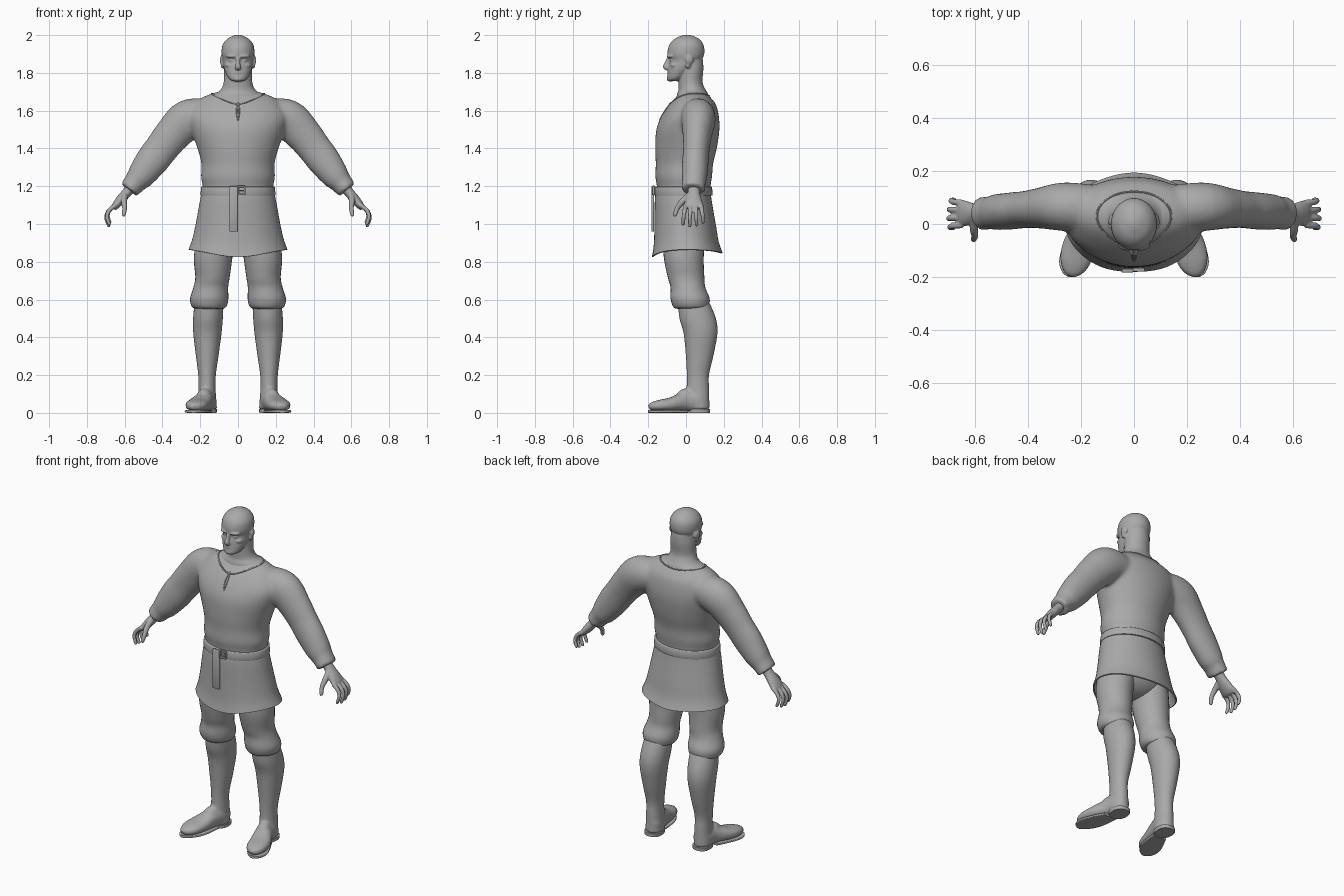
import bpy, bmesh, math
from mathutils import Vector, Matrix

cube = bpy.data.objects.get("Cube")
if cube:
    bpy.data.objects.remove(cube, do_unlink=True)

grey = bpy.data.materials.new("plain grey")
grey.use_nodes = True
grey.diffuse_color = (0.4, 0.4, 0.4, 1)
grey.node_tree.nodes["Principled BSDF"].inputs["Base Color"].default_value = (0.4, 0.4, 0.4, 1)
X, Y, Z = Vector((1, 0, 0)), Vector((0, 1, 0)), Vector((0, 0, 1))


def spline(rows, steps=5):
    """Catmull-Rom resampling of rows of numbers."""
    out = []
    for i in range(len(rows) - 1):
        p = [rows[max(i - 1, 0)], rows[i], rows[i + 1], rows[min(i + 2, len(rows) - 1)]]
        for s in range(steps):
            t = s / steps
            out.append([0.5 * (2 * b + (c - a) * t + (2 * a - 5 * b + 4 * c - d) * t * t
                               + (3 * b - a - 3 * c + d) * t ** 3) for a, b, c, d in zip(*p)])
    return out + [list(rows[-1])]


def loft(bm, rows, ref=Y, axis=None, side=1, n=32, power=1.0, caps=True, steps=5):
    """Skin rows (x, y, z, across, along_ref); a fixed axis keeps the rings parallel."""
    rows = spline(rows, steps)
    rings = []
    for i, (x, y, z, a, b) in enumerate(rows):
        t = axis or (Vector(rows[min(i + 1, len(rows) - 1)][:3]) - Vector(rows[max(i - 1, 0)][:3])).normalized()
        v = (ref - t * ref.dot(t)).normalized()
        u = v.cross(t)
        ring = []
        for k in range(n):
            c, s = math.cos(math.tau * k / n), math.sin(math.tau * k / n)
            c, s = math.copysign(abs(c) ** power, c), math.copysign(abs(s) ** power, s)
            p = Vector((x, y, z)) + u * a * c + v * b * s
            ring.append(bm.verts.new((p.x * side, p.y, p.z)))
        rings.append(ring)
    for r, q in zip(rings, rings[1:]):
        for k in range(n):
            bm.faces.new((r[k], r[(k + 1) % n], q[(k + 1) % n], q[k]))
    if caps:
        bm.faces.new(rings[0])
        bm.faces.new(rings[-1])


def upright(bm, rows, **kw):
    """Loft of level rings given as (z, x, y, rx, ry)."""
    loft(bm, [(x, y, z, rx, ry) for z, x, y, rx, ry in rows], axis=Z, **kw)


def ball(bm, centre, radii, turn=0):
    m = Matrix.Translation(centre) @ Matrix.Rotation(turn, 4, 'Z') @ Matrix.Diagonal((*radii, 1))
    bmesh.ops.create_uvsphere(bm, u_segments=24, v_segments=16, radius=1, matrix=m)


def box(bm, centre, size):
    bmesh.ops.create_cube(bm, size=1, matrix=Matrix.Translation(centre) @ Matrix.Diagonal((*size, 1)))


def finish(name, bm, voxel=0, smooth=0, bevel=0, shell=0):
    """Make the object, fuse and soften its pieces, then shade it."""
    bmesh.ops.recalc_face_normals(bm, faces=bm.faces)
    me = bpy.data.meshes.new(name)
    bm.to_mesh(me)
    bm.free()
    ob = bpy.data.objects.new(name, me)
    bpy.context.collection.objects.link(ob)
    if voxel:
        mod = ob.modifiers.new("fuse", 'REMESH')
        mod.mode, mod.voxel_size = 'VOXEL', voxel
        mod = ob.modifiers.new("soften", 'SMOOTH')
        mod.factor, mod.iterations = 0.5, smooth
    if shell:
        mod = ob.modifiers.new("cloth", 'SOLIDIFY')
        mod.thickness, mod.offset = shell, -1
    if bevel:
        mod = ob.modifiers.new("round", 'BEVEL')
        mod.width, mod.segments = bevel, 2
    baked = bpy.data.meshes.new_from_object(ob.evaluated_get(bpy.context.evaluated_depsgraph_get()))
    ob.modifiers.clear()
    ob.data = baked
    baked.materials.clear()
    baked.materials.append(grey)
    bpy.ops.object.select_all(action='DESELECT')
    ob.select_set(True)
    bpy.context.view_layer.objects.active = ob
    bpy.ops.object.shade_smooth_by_angle(angle=math.radians(45))
    return ob


# Tunic: chest fused with both sleeves
bm = bmesh.new()
upright(bm, [(1.14, 0, -.012, .185, .14), (1.2, 0, -.012, .187, .142), (1.25, 0, -.012, .196, .15),
             (1.32, 0, -.008, .194, .152), (1.4, 0, 0, .215, .163), (1.5, 0, .01, .25, .167),
             (1.57, 0, .022, .265, .152), (1.63, 0, .035, .235, .125), (1.67, 0, .038, .19, .092),
             (1.7, 0, .04, .11, .065)], n=48)
for s in (1, -1):
    loft(bm, [(.14, .055, 1.575, .085, .09), (.26, .065, 1.555, .106, .092), (.345, .06, 1.475, .097, .078),
              (.405, .055, 1.4, .09, .07), (.455, .05, 1.335, .088, .07), (.515, .045, 1.255, .074, .068),
              (.545, .042, 1.22, .06, .062), (.577, .038, 1.18, .055, .064)], side=s)
tunic = finish("tunic", bm, voxel=.01, smooth=9)


def on_tunic(point, direction):
    hit, loc, nor, _ = tunic.ray_cast(Vector(point), Vector(direction))
    return loc if hit else Vector(point)


# Neckline rim and laced slit, laid on the cloth
bm = bmesh.new()
rim = []
for k in range(49):
    a = math.tau * k / 48
    y = .03 + (.092 if math.sin(a) > 0 else .115) * math.sin(a)
    p = on_tunic((.14 * math.cos(a) * (1 if math.sin(a) > 0 else 1 - .25 * math.sin(a) ** 2), y, 1.9), -Z)
    rim.append((*p, .004, .004))
loft(bm, rim, ref=Z, n=8, steps=1)
finish("neckline", bm)
bm = bmesh.new()
for s in (1, -1):
    edge = []
    for k in range(9):
        p = on_tunic((s * .007 * math.sin(math.pi * k / 8), -1, 1.645 - .012 * k), Y)
        edge.append((*p, .0035, .0035))
    loft(bm, edge, ref=X, n=8, steps=1)
finish("collar_slit", bm)

# Skirt: flared cloth with a hem dipping at front and back
bm = bmesh.new()
upright(bm, [(1.19, 0, -.013, .186, .143), (1.13, 0, -.015, .2, .15), (1.0, 0, -.005, .224, .163),
             (.92, 0, .0, .242, .172), (.865, 0, .005, .262, .187)], n=64, caps=False)
for v in bm.verts:
    w = max(0, (1.13 - v.co.z) / .27)
    a = math.atan2(v.co.y, v.co.x)
    v.co.z -= w * math.sin(a) ** 2 * (.04 if v.co.y < 0 else .018)
    v.co.xy *= 1 + .01 * w * math.sin(5 * a)
finish("tunic_skirt", bm, shell=.008)

# Belt with hanging strap and buckle
bm = bmesh.new()
upright(bm, [(1.15, 0, -.013, .199, .154), (1.198, 0, -.013, .195, .151)], n=64, steps=1)
finish("belt", bm, bevel=.004)
bm = bmesh.new()
box(bm, (-.024, -.176, 1.08), (.044, .014, .24))
finish("belt_strap", bm, bevel=.004)
bm = bmesh.new()
for s in (1, -1):
    box(bm, (.018, -.172, 1.178 + s * .02), (.044, .014, .009))
    box(bm, (.018 + s * .018, -.172, 1.178), (.009, .014, .046))
box(bm, (.018, -.174, 1.178), (.04, .01, .006))
finish("belt_buckle", bm, bevel=.002)

# Head and neck
bm = bmesh.new()
upright(bm, [(1.64, 0, .035, .14, .09), (1.685, 0, .035, .125, .083), (1.71, 0, .032, .092, .072),
             (1.75, 0, .024, .076, .064), (1.82, 0, .026, .074, .066), (1.87, 0, .02, .07, .07)])
upright(bm, [(1.756, 0, -.07, .026, .026), (1.77, 0, -.055, .05, .045), (1.81, 0, -.032, .07, .064),
             (1.84, 0, -.015, .077, .078), (1.868, 0, -.003, .081, .085), (1.9, 0, -.001, .087, .098),
             (1.945, 0, .002, .083, .092), (1.978, 0, .004, .06, .068), (1.996, 0, .005, .028, .032),
             (2.002, 0, .005, .006, .008)])
loft(bm, [(0, -.09, 1.885, .008, .011), (0, -.1, 1.855, .012, .01), (0, -.108, 1.832, .014, .016),
          (0, -.096, 1.822, .01, .014)], ref=X)
ball(bm, (0, -.082, 1.768), (.026, .021, .014))
ball(bm, (0, -.089, 1.803), (.024, .012, .006))
ball(bm, (0, -.086, 1.791), (.021, .013, .006))
for s in (1, -1):
    ball(bm, (s * .034, -.083, 1.888), (.03, .017, .009), -s * -.35)
    ball(bm, (s * .034, -.072, 1.866), (.014, .014, .009))
    ball(bm, (s * .043, -.056, 1.84), (.026, .026, .014))
    ball(bm, (s * .086, .018, 1.868), (.009, .024, .024), s * .3)
    ball(bm, (s * .082, .01, 1.843), (.009, .014, .02), s * .3)
finish("head", bm, voxel=.005, smooth=3)

# Hips under the skirt
bm = bmesh.new()
ball(bm, (0, -.005, .97), (.2, .125, .13))
finish("hips", bm)

for s, label in ((1, "left"), (-1, "right")):
    # Hand: palm, four curled fingers and a thumb
    bm = bmesh.new()
    loft(bm, [(.55, .042, 1.215, .03, .034), (.59, .042, 1.165, .026, .032), (.62, .04, 1.13, .025, .043),
              (.645, .04, 1.1, .021, .05), (.66, .04, 1.082, .014, .045)], side=s)
    for i in range(4):
        y, e = .08 - .028 * i, .042 - .028 * i
        reach = (.86, 1, 1.04, .95)[i]
        path = [(0, 0, 0), (.036, .08, -.03), (.048, .2, -.065), (.035, .25, -.105)]
        loft(bm, [(.648 + dx * reach, y + e * f, 1.1 + dz * reach, .0125 - .001 * k, .0125 - .001 * k)
                  for k, (dx, f, dz) in enumerate(path)], side=s, n=12)
        ball(bm, (s * (.648 + .035 * reach), y + e * .25, 1.1 - .105 * reach), (.009, .009, .009))
    loft(bm, [(.6, .02, 1.15, .02, .018), (.603, -.02, 1.118, .017, .016), (.6, -.045, 1.085, .013, .013),
              (.605, -.058, 1.05, .011, .011), (.608, -.06, 1.04, .005, .005)], ref=X, side=s, n=12)
    finish(label + "_hand", bm, voxel=.0045, smooth=3)

    # Breeches gathered below the knee
    bm = bmesh.new()
    upright(bm, [(1.0, .11, -.01, .1, .115), (.83, .131, -.012, .102, .106), (.72, .135, .0, .091, .097),
                 (.665, .144, .01, .092, .092), (.61, .152, .021, .101, .103), (.575, .153, .025, .097, .099),
                 (.555, .153, .028, .082, .088), (.55, .153, .03, .05, .06)], side=s)
    finish(label + "_breeches", bm)

    # Boot: shaft, turned-out foot and instep
    bm = bmesh.new()
    upright(bm, [(.585, .153, .04, .077, .084), (.5, .159, .062, .079, .097), (.42, .162, .077, .075, .09),
                 (.3, .163, .072, .06, .073), (.2, .164, .063, .047, .059), (.12, .164, .063, .046, .06),
                 (.02, .163, .064, .052, .061)], side=s)
    loft(bm, [(.158, .11, .055, .045, .035), (.163, .07, .06, .055, .05), (.178, .0, .06, .052, .05),
              (.207, -.08, .045, .037, .061), (.222, -.14, .039, .03, .058), (.231, -.18, .034, .022, .038),
              (.234, -.198, .03, .012, .016)], ref=X, side=s, power=.85)
    ball(bm, (s * .178, .0, .085), (.04, .05, .045), s * .3)
    finish(label + "_boot", bm, voxel=.008, smooth=5)

    # Sole and heel
    bm = bmesh.new()
    loft(bm, [(.178, .01, .008, .008, .044), (.205, -.08, .008, .008, .062), (.222, -.14, .008, .008, .06),
              (.232, -.182, .008, .008, .038), (.235, -.2, .008, .008, .012)], ref=X, side=s, power=.4, axis=-Y)
    upright(bm, [(0, .163, .07, .05, .057), (.02, .163, .07, .052, .058)], side=s, power=.8, steps=1)
    finish(label + "_sole", bm)
